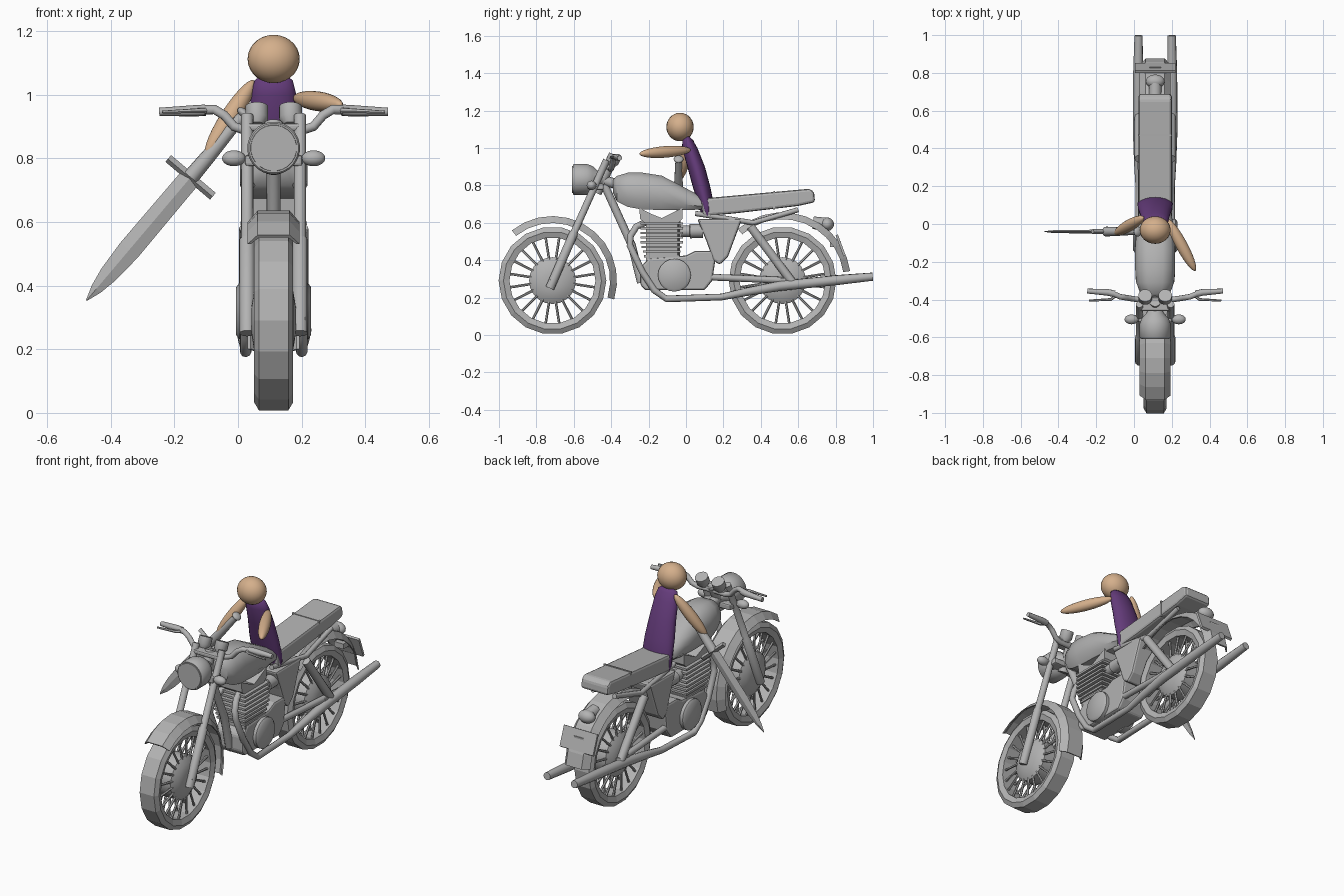
import bpy, bmesh, math
from mathutils import Vector, Matrix

if "Cube" in bpy.data.objects:
    bpy.data.objects.remove(bpy.data.objects["Cube"])

CX = 0.112  # centre line of the motorcycle


def material(name, rgb):
    m = bpy.data.materials.new(name)
    m.diffuse_color = (*rgb, 1)
    m.use_nodes = True
    m.node_tree.nodes["Principled BSDF"].inputs["Base Color"].default_value = m.diffuse_color
    return m


GREY = material("grey metal", (0.45, 0.45, 0.45))
SKIN = material("skin", (0.66, 0.43, 0.26))
PURPLE = material("purple cloth", (0.13, 0.045, 0.20))


def finish(name, bm, mat=GREY, smooth=None, bevel=0):
    bmesh.ops.recalc_face_normals(bm, faces=bm.faces)
    me = bpy.data.meshes.new(name)
    bm.to_mesh(me)
    bm.free()
    me.materials.append(mat)
    ob = bpy.data.objects.new(name, me)
    bpy.context.collection.objects.link(ob)
    if smooth:
        bpy.ops.object.select_all(action='DESELECT')
        ob.select_set(True)
        bpy.context.view_layer.objects.active = ob
        bpy.ops.object.shade_smooth_by_angle(angle=math.radians(smooth))
    if bevel:
        b = ob.modifiers.new("bevel", 'BEVEL')
        b.width, b.segments, b.limit_method = bevel, 2, 'ANGLE'
    return ob


def loft(name, rings, mat=GREY, smooth=None, loop=False, bm=None):
    own = bm is None
    bm = bm or bmesh.new()
    vs = [[bm.verts.new(p) for p in r] for r in rings]
    n = len(vs[0])
    for i in range(len(vs) if loop else len(vs) - 1):
        a, b = vs[i], vs[(i + 1) % len(vs)]
        for j in range(n):
            k = (j + 1) % n
            bm.faces.new((a[j], a[k], b[k], b[j]))
    if not loop:
        bm.faces.new(vs[0])
        bm.faces.new(vs[-1])
    if own:
        return finish(name, bm, mat, smooth)


def tube(name, path, radii, sides=10, bm=None, smooth=45):
    pts = [Vector(p) for p in path]
    if not isinstance(radii, (list, tuple)):
        radii = [radii] * len(pts)
    rings, prev, nrm = [], None, None
    for i, p in enumerate(pts):
        t = (pts[min(i + 1, len(pts) - 1)] - pts[max(i - 1, 0)]).normalized()
        if prev is None:
            nrm = t.orthogonal().normalized()
        else:
            nrm = prev.rotation_difference(t) @ nrm
        prev, bi = t, t.cross(nrm)
        rings.append([p + radii[i] * (math.cos(a) * nrm + math.sin(a) * bi)
                      for a in (2 * math.pi * (k + 0.5) / sides for k in range(sides))])
    return loft(name, rings, smooth=smooth, bm=bm)


def plate(name, yz, hw, bevel=0):
    """Side profile stretched across the bike."""
    return_ob = loft(name, [[(CX + s * hw, y, z) for y, z in yz] for s in (-1, 1)])
    if bevel:
        b = return_ob.modifiers.new("bevel", 'BEVEL')
        b.width, b.segments, b.limit_method = bevel, 2, 'ANGLE'
    return return_ob


def box(name, y0, y1, z0, z1, hw, bevel=0):
    return plate(name, [(y0, z0), (y1, z0), (y1, z1), (y0, z1)], hw, bevel)


def sweep(name, cy, cz, prof, a0, a1, steps, loop=False):
    """Section (x offset, radius) swept round the axle."""
    n = steps if loop else steps + 1
    ang = [math.radians(a0 + (a1 - a0) * i / steps) for i in range(n)]
    return loft(name, [[(CX + x, cy + r * math.cos(a), cz + r * math.sin(a)) for x, r in prof]
                       for a in ang], loop=loop)


def blob(name, centre, radii, mat, axis=(0, 0, 1)):
    bm = bmesh.new()
    rot = Vector(axis).to_track_quat('Z', 'Y').to_matrix().to_4x4()
    bmesh.ops.create_uvsphere(bm, u_segments=24, v_segments=14, radius=1,
                              matrix=Matrix.Translation(centre) @ rot @ Matrix.Diagonal((*radii, 1)))
    return finish(name, bm, mat, 60)


def limb(name, a, b, r):
    a, b = Vector(a), Vector(b)
    return blob(name, (a + b) / 2, (r, r, (b - a).length / 2), SKIN, b - a)


# wheels: tyre, spokes, hub
TYRE = [(-.05, .23), (-.061, .262), (-.046, .288), (.046, .288), (.061, .262), (.05, .23)]
for end, cy in (("front", -0.714), ("rear", 0.516)):
    cz = 0.291
    sweep(end + "_tyre", cy, cz, TYRE, 0, 360, 18, True)
    bm = bmesh.new()
    for i in range(20):
        a = 2 * math.pi * (i + .5) / 20
        for s in (-1, 1):
            tube("", [(CX + s * x, cy + r * math.cos(a), cz + r * math.sin(a))
                      for x, r in ((.042, .1), (.03, .235))], .007, 6, bm)
    finish(end + "_spokes", bm, GREY, 45)
    tube(end + "_hub", [(CX + x, cy, cz) for x in (-.07, -.062, -.04, .04, .062, .07)],
         [.04, .09, .125, .125, .09, .04], 20)
    tube(end + "_axle", [(CX - .1, cy, cz), (CX + .1, cy, cz)], .014)

# mudguards
GUARD = [(-.082, .308), (-.05, .345), (.05, .345), (.082, .308),
         (.072, .308), (.045, .335), (-.045, .335), (-.072, .308)]
sweep("front_mudguard", -.714, .291, GUARD, 129, -17, 11)
sweep("rear_mudguard", .516, .291, [(x, r + .02) for x, r in GUARD], 131, 8, 10)

# paired parts on both sides
for s, side in ((-1, "right"), (1, "left")):
    def P(x, y, z):
        return (CX + s * x, y, z)
    tube(side + "_fork", [P(.083, -.728, .25), P(.083, -.60, .545), P(.083, -.598, .55),
                          P(.083, -.425, .935)], [.024, .024, .019, .019], 12)
    tube(side + "_exhaust", [P(.05, -.22, .60), P(.062, -.265, .58), P(.075, -.297, .53),
                             P(.085, -.30, .48), P(.088, -.235, .34), P(.088, -.17, .24),
                             P(.088, -.105, .193), P(.086, .19, .203), P(.09, .32, .23),
                             P(.092, .50, .262), P(.09, .8, .293), P(.088, .998, .312)],
         [.018] * 8 + [.022, .027, .027, .022], 10)
    tube(side + "_shock", [P(.085, .345, .58), P(.085, .57, .28)], .024)
    tube(side + "_swingarm", [P(.07, .12, .31), P(.082, .58, .29)], .018)
    tube(side + "_seat_rail", [P(.07, .05, .65), P(.075, .36, .60), P(.07, .6, .67)], .014)
    tube(side + "_engine_cover", [P(.07, -.062, .32), P(.108, -.062, .32), P(.118, -.062, .32)],
         [.088, .088, .075], 20)
    tube(side + "_carburettor", [P(.05, -.03, .555), P(.05, .02, .555), P(.05, .021, .555),
                                 P(.05, .09, .557)], [.03, .03, .038, .038], 12)
    tube(side + "_handlebar", [P(0, -.405, .888), P(.09, -.40, .888), P(.125, -.395, .9),
                               P(.155, -.39, .935), P(.185, -.385, .953), P(.22, -.37, .952)],
         .015)
    tube(side + "_grip", [P(.215, -.37, .951), P(.25, -.362, .949), P(.359, -.355, .946)],
         [.018, .018, .013])
    tube(side + "_lever", [P(.205, -.375, .95), P(.235, -.40, .95), P(.35, -.405, .945)],
         [.01, .008, .005], 6)
    tube(side + "_gauge", [P(.053, -.405, .905), P(.053, -.395, .925), P(.053, -.378, .962)],
         [.022, .036, .036], 16)
    blob(side + "_indicator", P(.125, -.505, .80), (.037, .026, .025), GREY)
    tube(side + "_indicator_stem", [P(.06, -.49, .80), P(.12, -.49, .80)], .009)

# steering head, headlight
box("lower_yoke", -.52, -.44, .775, .81, .09, .008)
box("upper_yoke", -.46, -.39, .885, .91, .085, .008)
tube("steering_neck", [(CX, -.48, .76), (CX, -.41, .91)], .03)
tube("headlight", [(CX, y, .832) for y in (-.605, -.60, -.53, -.50, -.47, -.44)],
     [.078, .083, .083, .072, .045, .03], 24)
tube("headlight_lens", [(CX, -.60, .832), (CX, -.609, .832)], [.074, .072], 24)

# frame
tube("front_downtube", [(CX, -.44, .81), (CX, -.29, .48), (CX, -.24, .28)], .022)
tube("backbone", [(CX, -.46, .83), (CX, -.3, .79), (CX, .1, .69)], .028)

# tank
rings = []
for y, z0, z1, hw in ((-.39, .76, .83, .04), (-.37, .715, .85, .078), (-.31, .685, .868, .1),
                      (-.24, .672, .869, .106), (-.13, .668, .852, .106),
                      (-.01, .668, .79, .097), (.06, .67, .752, .085), (.115, .67, .73, .07)):
    sec = ((-.75, 0), (-1, .25), (-1, .6), (-.8, .87), (-.4, 1),
           (.4, 1), (.8, .87), (1, .6), (1, .25), (.75, 0))
    rings.append([(CX + hw * u, y, z0 + (z1 - z0) * v) for u, v in sec])
loft("fuel_tank", rings, smooth=40)

# seat
plate("seat", [(.08, .73), (.11, .732), (.66, .782), (.685, .765), (.69, .71), (.60, .69),
               (.26, .65), (.09, .635)], .088, .014)
plate("seat_strap", [(.465, .67), (.475, .67), (.475, .769), (.465, .768)], .09)

# engine
plate("crankcase", [(-.245, .36), (-.2, .41), (.0, .425), (.05, .45), (.145, .45), (.157, .40),
                    (.14, .29), (.1, .24), (-.22, .24), (-.245, .27)], .09, .012)
box("cylinder", -.215, -.045, .38, .62, .085)
for i in range(8):
    z = .415 + i * .025
    w = .006 * min(i, 3)
    box("cooling_fin", -.225 - w, -.035 + w, z, z + .012, .092 + w * .7)
plate("cylinder_head", [(-.25, .68), (-.18, .645), (-.13, .625), (-.08, .65), (-.02, .68),
                        (-.02, .62), (-.05, .59), (-.21, .59), (-.245, .62)], .085)
plate("side_panel", [(.06, .62), (.30, .622), (.225, .42), (.18, .375), (.145, .40), (.11, .50)],
      .092, .012)

# tail
blob("tail_light", (CX, .755, .592), (.05, .036, .036), GREY)
tube("tail_light_base", [(CX, .68, .6), (CX, .76, .592)], .034, 14)
plate("number_plate", [(.80, .532), (.812, .538), (.853, .428), (.842, .42)], .108)
box("plate_bracket", .77, .83, .47, .50, .03)

# rider
blob("head", (CX, -.032, 1.112), (.082, .073, .076), SKIN)
rings = []
for z, y, rx, ry in ((1.06, .008, .04, .012), (1.045, .008, .06, .027), (1.0, .02, .071, .041),
                     (.9, .054, .08, .047), (.8, .081, .09, .047), (.7, .107, .094, .042),
                     (.66, .112, .093, .034), (.635, .115, .085, .02)):
    rings.append([(CX + rx * math.cos(a), y + ry * math.sin(a), z)
                  for a in (2 * math.pi * k / 20 for k in range(20))])
loft("torso", rings, PURPLE, 60)
limb("left_arm", (.178, .025, .99), (.325, -.248, .968), .031)
limb("right_arm", (.05, .035, 1.045), (-.1, -.05, .81), .031)

# sword
O = Vector((-.149, -.04, .74))
D = Vector((-.645, 0, -.763))
W = Vector((.763, 0, -.645))
Y = Vector((0, 1, 0))
loft("sword_blade", [[O + D * t + W * h, O + D * t + Y * k, O + D * t - W * h, O + D * t - Y * k]
                     for t, h, k in ((0, .034, .010), (.3, .036, .009), (.40, .029, .008),
                                     (.46, .018, .006), (.507, .002, .001))])
tube("sword_guard", [O - W * .092, O + W * .092], .014, 4, smooth=None)
tube("sword_handle", [O, O - D * .08, O - D * .25], [.026, .024, .017], 12)
blob("sword_pommel", O - D * .262, (.026, .026, .014), GREY, D)
